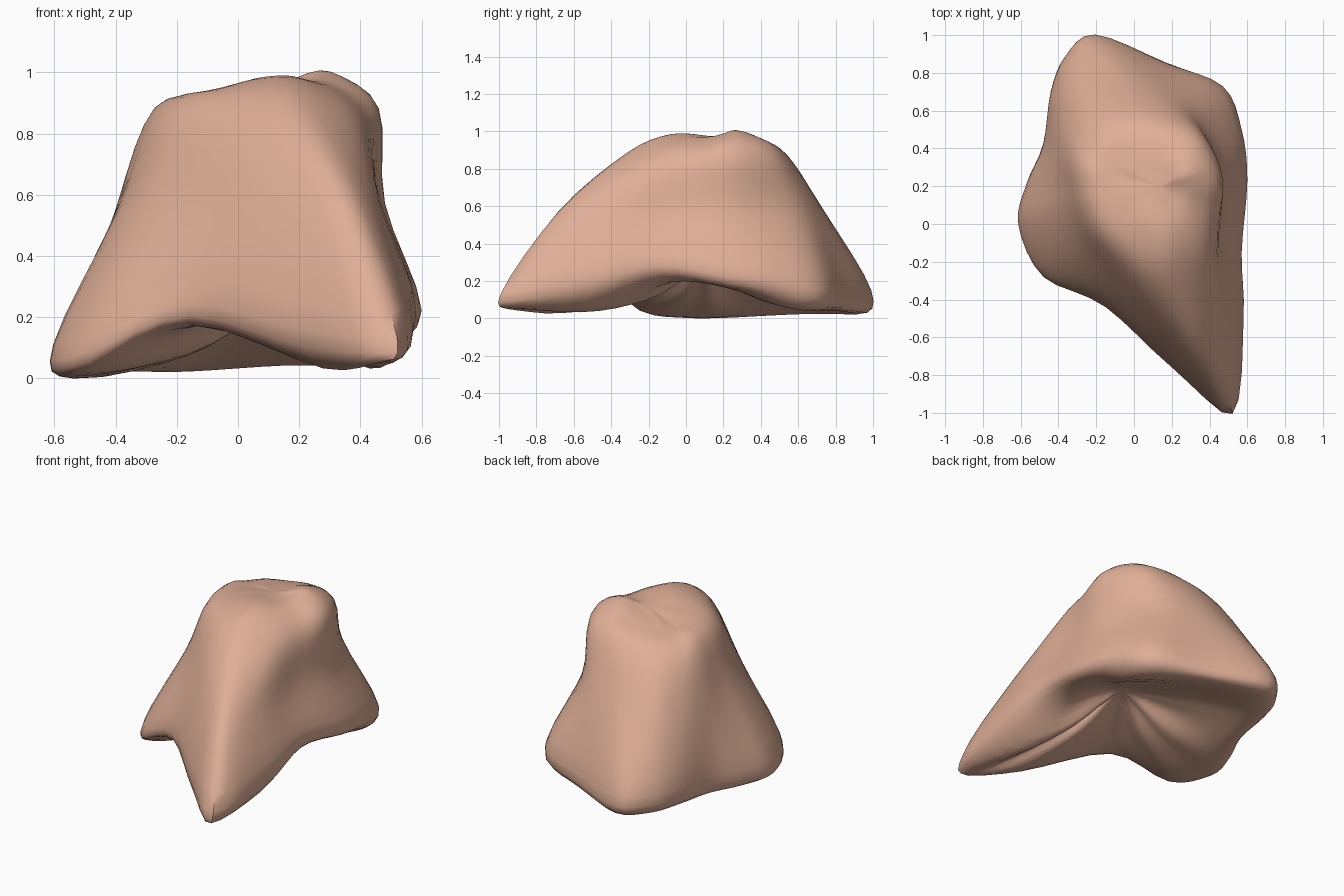
import bpy
import bmesh
from mathutils import Vector

cube = bpy.data.objects.get("Cube")
if cube:
    bpy.data.objects.remove(cube, do_unlink=True)

STEPS_AROUND = 4
STEPS_ACROSS = 4


def at_height(points, height):
    """Turn flat outline points into a level contour."""
    return [Vector((x, y, height)) for x, y in points]


def toward(contour, target, amount):
    """Shrink a contour toward a target point."""
    return [p.lerp(target, amount) for p in contour]


def spline(a, b, c, d, t):
    """Catmull-Rom point between b and c."""
    slope = (c - a) / 2
    end_slope = (d - b) / 2
    bend = (c - b) * 3 - slope * 2 - end_slope
    twist = (b - c) * 2 + slope + end_slope
    return b + slope * t + bend * t * t + twist * t * t * t


def smooth_loop(points):
    """Refine a closed contour."""
    n = len(points)
    return [spline(points[i - 1], points[i], points[(i + 1) % n],
                   points[(i + 2) % n], s / STEPS_AROUND)
            for i in range(n) for s in range(STEPS_AROUND)]


def smooth_stack(contours):
    """Refine a stack of contours from the bottom to the top."""
    last = len(contours) - 1
    result = []
    for i in range(last):
        group = [contours[max(i - 1, 0)], contours[i],
                 contours[i + 1], contours[min(i + 2, last)]]
        for s in range(STEPS_ACROSS):
            t = s / STEPS_ACROSS
            result.append([spline(*four, t) for four in zip(*group)])
    return result + [contours[last]]


# Contours run from the front foot round the +x side to the back and -x side
# Ground contact: three low feet with arches between them
base = [Vector(p) for p in (
    (.46, -.9, .05), (.46, -.52, .04), (.46, -.1, .19), (.48, .22, .16),
    (.48, .45, .08), (.42, .62, .04), (.16, .78, .04), (-.16, .92, .02),
    (-.32, .8, .02), (-.38, .62, .02), (-.42, .4, .01), (-.5, .2, 0),
    (-.54, 0, 0), (-.45, -.22, .03), (-.14, -.34, .17), (.28, -.68, .03))]

# Widest outline
rim = [Vector(p) for p in (
    (.52, -.99, .13), (.58, -.5, .2), (.57, -.15, .28), (.6, .23, .22),
    (.57, .5, .2), (.47, .73, .15), (.17, .85, .14), (-.2, .99, .15),
    (-.36, .88, .15), (-.44, .7, .15), (-.48, .42, .14), (-.56, .22, .12),
    (-.6, 0, .11), (-.46, -.28, .14), (-.15, -.44, .24), (.19, -.75, .16))]

# Flanks
waist = at_height((
    (.37, -.68), (.46, -.44), (.46, -.1), (.48, .2),
    (.43, .4), (.32, .59), (.17, .69), (-.05, .74),
    (-.25, .69), (-.35, .54), (-.39, .38), (-.39, .22),
    (-.37, .05), (-.28, -.14), (-.07, -.37), (.17, -.58)), .57)

# Edge of the rounded top, lower at the back and on the +x side of the ridge
shoulder = at_height((
    (.22, -.31), (.37, -.19), (.43, .04), (.46, .2),
    (.43, .34), (.33, .48), (.16, .53), (-.02, .55),
    (-.16, .5), (-.25, .4), (-.27, .3), (-.27, .2),
    (-.25, .09), (-.19, -.04), (-.06, -.18), (.08, -.29)), .88)
for i in (1, 2, 7, 8, 9):
    shoulder[i].z = .85

# Crown with one peak on the front ridge and one near the back +x corner
peak = Vector((.14, .2, .97))
crown = toward(shoulder, peak, .45)
heights = (.98, .96, .96, .98, 1, .98, .95, .93,
           .92, .92, .92, .93, .94, .95, .97, .98)
for p, height in zip(crown, heights):
    p.z = height

# Hollow underside, deepest near the +x arch and shallow under the feet
hollow = Vector((.18, .1, .27))
inner = toward(base, hollow, .5)
for i in (0, 1, 11, 12, 13, 15):
    inner[i].z -= .06

stack = [toward(inner, hollow, .6), inner, base, rim, waist, shoulder,
         crown, toward(crown, peak, .7)]
rings = smooth_stack([smooth_loop(c) for c in stack])

# Skin the contours and close both ends with fans
bm = bmesh.new()
loops = [[bm.verts.new(p) for p in ring] for ring in rings]
count = len(loops[0])
for low, high in zip(loops, loops[1:]):
    for i in range(count):
        j = (i + 1) % count
        bm.faces.new((low[i], low[j], high[j], high[i]))
for loop, tip in ((loops[0], hollow), (loops[-1], peak)):
    centre = bm.verts.new(tip)
    for i in range(count):
        bm.faces.new((loop[i], loop[(i + 1) % count], centre))
bmesh.ops.recalc_face_normals(bm, faces=bm.faces)

# Stand the rock on the ground
lowest = min(v.co.z for v in bm.verts)
bmesh.ops.translate(bm, verts=bm.verts, vec=(0, 0, -lowest))

mesh = bpy.data.meshes.new("rock")
bm.to_mesh(mesh)
bm.free()
rock = bpy.data.objects.new("rock", mesh)
bpy.context.collection.objects.link(rock)

# Single clay colour
clay = bpy.data.materials.new("pinkish_clay")
clay.use_nodes = True
colour = (.74, .43, .31, 1)
clay.diffuse_color = colour
clay.node_tree.nodes["Principled BSDF"].inputs["Base Color"].default_value = colour
mesh.materials.append(clay)

bpy.context.view_layer.objects.active = rock
rock.select_set(True)
bpy.ops.object.shade_smooth_by_angle(angle=1)
